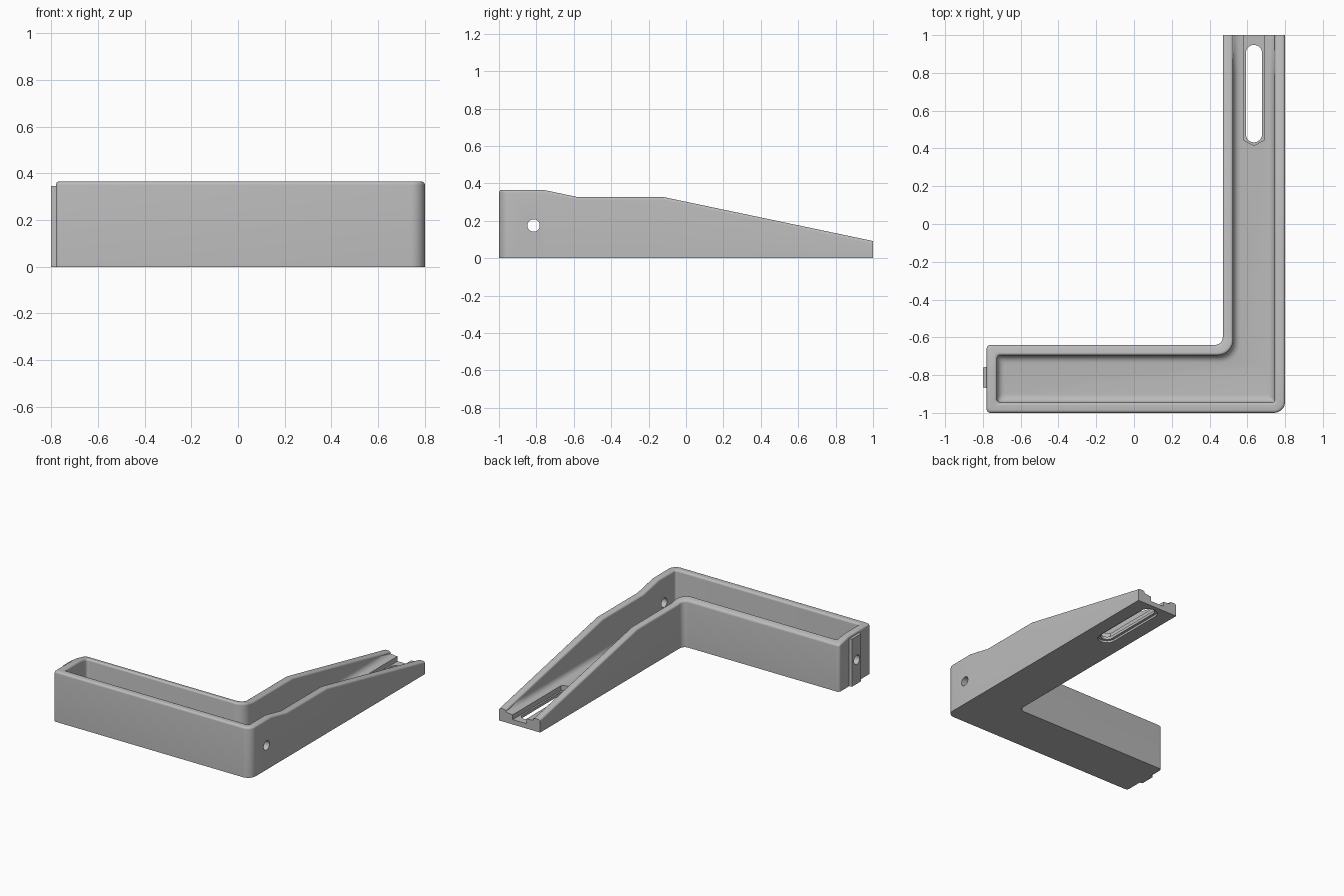
import bpy, bmesh
from math import sin, cos, pi, radians

cube = bpy.data.objects.get("Cube")
if cube:
    bpy.data.objects.remove(cube, do_unlink=True)

grey = bpy.data.materials.new("plain grey")
grey.use_nodes = True
grey.diffuse_color = (0.5, 0.5, 0.5, 1)
grey.node_tree.nodes["Principled BSDF"].inputs["Base Color"].default_value = (0.5, 0.5, 0.5, 1)

WALL, FLOOR, ROUND, FILLET, SEG = 0.055, 0.07, 0.015, 0.04, 5
RIM = [(-1, 0.365), (-0.76, 0.365), (-0.58, 0.327), (-0.12, 0.327), (1, 0.092)]
ARM_Y = [-0.58, -0.12, 0.3, 0.6, 0.7, 0.8, 0.9, 1]


def rim(y):
    """Height of the rim along the long arm."""
    for (y0, z0), (y1, z1) in zip(RIM, RIM[1:]):
        if y <= y1:
            return z0 + (z1 - z0) * (y - y0) / (y1 - y0)
    return RIM[-1][1]


def corner(x, y, u, v, r):
    """Rounded right-angle corner, arriving along u and leaving along v."""
    steps = [i / 8 * pi / 2 for i in range(9)]
    return [(x + r * (u[0] * (sin(t) - 1) + v[0] * (1 - cos(t))),
             y + r * (u[1] * (sin(t) - 1) + v[1] * (1 - cos(t)))) for t in steps]


def plan(d):
    """Open L outline, moved inward by d; both ends stay at the arm tip."""
    k = d / WALL
    left, right, down, up = (-1, 0), (1, 0), (0, -1), (0, 1)
    pts = [(0.47 + d, y) for y in reversed(ARM_Y)]
    pts += corner(0.47 + d, -0.64 - d, down, left, 0.04 + 0.04 * k)
    pts += corner(-0.78 + d, -0.64 - d, left, down, 0.02)
    pts.append((-0.78 + d, -0.76))
    pts += corner(-0.78 + d, -1 + d, down, right, 0.02)
    pts += corner(0.8 - d, -1 + d, right, up, max(0.06 - 0.045 * k, 0.01))
    pts += [(0.8 - d, y) for y in [-0.76] + ARM_Y]
    return pts


def finish(name, bm):
    bmesh.ops.recalc_face_normals(bm, faces=bm.faces[:])
    mesh = bpy.data.meshes.new(name)
    bm.to_mesh(mesh)
    bm.free()
    mesh.materials.append(grey)
    ob = bpy.data.objects.new(name, mesh)
    bpy.context.scene.collection.objects.link(ob)
    return ob


def prism(name, pts, z0, z1):
    bm = bmesh.new()
    low = [bm.verts.new((x, y, z0)) for x, y in pts]
    high = [bm.verts.new((x, y, z1)) for x, y in pts]
    bm.faces.new(low)
    bm.faces.new(high)
    for i in range(len(pts)):
        j = (i + 1) % len(pts)
        bm.faces.new((low[i], low[j], high[j], high[i]))
    return finish(name, bm)


def capsule(x, y0, y1, r):
    arc = [i / 12 * pi for i in range(13)]
    return ([(x + r * cos(t), y1 + r * sin(t)) for t in arc]
            + [(x - r * cos(t), y0 - r * sin(t)) for t in arc])


def cut(target, cutter):
    cutter.hide_render = True
    mod = target.modifiers.new("cut", "BOOLEAN")
    mod.operation = "DIFFERENCE"
    mod.solver = "EXACT"
    mod.object = cutter
    bpy.context.view_layer.objects.active = target
    bpy.ops.object.modifier_apply(modifier=mod.name)


# Wall section: outer face, rounded rim, inner face and floor fillet
arc = [i / SEG * pi / 2 for i in range(SEG + 1)]
section = [(0, lambda y: 0)]
for t in arc:
    section.append((ROUND * (1 - cos(t)), lambda y, t=t: rim(y) - ROUND * (1 - sin(t))))
for t in arc:
    section.append((WALL - ROUND * (1 - sin(t)), lambda y, t=t: rim(y) - ROUND * (1 - cos(t))))
for i, t in enumerate(arc):
    section.append((WALL + FILLET * (1 - cos(t)), lambda y, i=i, t=t:
                    min(FLOOR + FILLET * (1 - sin(t)), rim(y) - ROUND - 0.001 * (i + 1))))

# Tray body lofted along the L outline
bm = bmesh.new()
rings = [[bm.verts.new((x, y, z(y))) for x, y in plan(d)] for d, z in section]
for a, b in zip(rings, rings[1:]):
    for i in range(len(a) - 1):
        bm.faces.new((a[i], a[i + 1], b[i + 1], b[i]))
bm.faces.new(rings[0])
bm.faces.new(rings[-1])
bm.faces.new([r[0] for r in rings] + [r[-1] for r in reversed(rings)])
tray = finish("tray_body", bm)

# Locating tab on the short end
tab = prism("end_tab", [(-0.8, -0.865), (-0.8, -0.76), (-0.775, -0.755), (-0.775, -0.87)], 0, 0.345)

# Cutters: adjusting groove, through slot, underside recess and cross hole
groove = prism("groove_cutter", [(0.58, 1.1), (0.58, 0.445), (0.635, 0.415),
                                 (0.69, 0.445), (0.69, 1.1)], 0.035, 0.3)
slot = prism("slot_cutter", capsule(0.635, 0.475, 0.905, 0.043), -0.1, 0.2)
recess = prism("recess_cutter", capsule(0.635, 0.475, 0.905, 0.062), -0.1, 0.015)
bpy.ops.mesh.primitive_cylinder_add(vertices=32, radius=0.033, depth=2,
                                    location=(0, -0.815, 0.175), rotation=(0, pi / 2, 0))
hole = bpy.context.object
hole.name = "hole_cutter"

for cutter in (groove, slot, recess, hole):
    cut(tray, cutter)
cut(tab, hole)
for cutter in (groove, slot, recess, hole):
    bpy.data.objects.remove(cutter, do_unlink=True)

# Smooth the fillets, keep the sharp edges
for ob in (tray, tab):
    bpy.ops.object.select_all(action="DESELECT")
    ob.select_set(True)
    bpy.context.view_layer.objects.active = ob
    bpy.ops.object.shade_smooth_by_angle(angle=radians(30))
